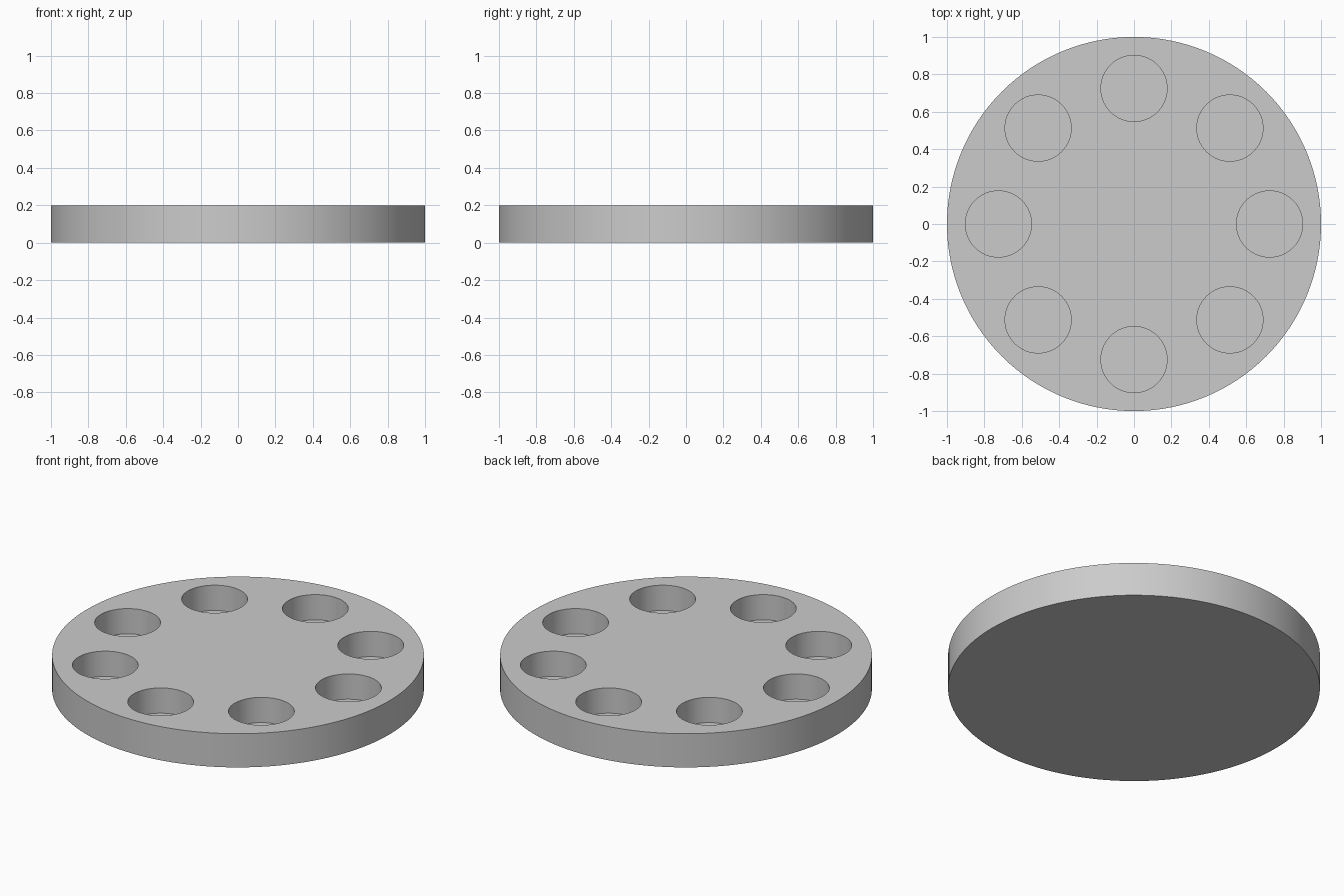
import bpy
from math import cos, sin, tau

if "Cube" in bpy.data.objects:
    bpy.data.objects.remove(bpy.data.objects["Cube"], do_unlink=True)

HEIGHT = 0.2        # disc thickness
FLOOR = 0.05        # height of the pocket floors
POCKETS = 8
RING = 0.725        # distance of pocket centres from the axis
POCKET_RADIUS = 0.177

grey = bpy.data.materials.new("light grey")
grey.use_nodes = True
color = (0.6, 0.6, 0.6, 1)
grey.diffuse_color = color
grey.node_tree.nodes["Principled BSDF"].inputs["Base Color"].default_value = color


def cylinder(name, radius, bottom, top, x=0, y=0, sides=128):
    bpy.ops.mesh.primitive_cylinder_add(vertices=sides, radius=radius, depth=top - bottom,
                                        location=(x, y, (bottom + top) / 2))
    obj = bpy.context.object
    obj.name = name
    obj.data.materials.append(grey)
    return obj


# Round base plate
disc = cylinder("disc", 1, 0, HEIGHT)

# Ring of blind round pockets, cut from above
cutters = []
for i in range(POCKETS):
    a = tau * i / POCKETS
    cutters.append(cylinder("pocket_cutter", POCKET_RADIUS, FLOOR, HEIGHT + 0.1,
                            RING * cos(a), RING * sin(a), 64))
bpy.ops.object.select_all(action='DESELECT')
for cutter in cutters:
    cutter.select_set(True)
bpy.context.view_layer.objects.active = cutters[0]
bpy.ops.object.join()
cutter = bpy.context.object
cutter.hide_render = True

cut = disc.modifiers.new("pockets", 'BOOLEAN')
cut.operation = 'DIFFERENCE'
cut.solver = 'EXACT'
cut.object = cutter
bpy.ops.object.select_all(action='DESELECT')
disc.select_set(True)
bpy.context.view_layer.objects.active = disc
bpy.ops.object.modifier_apply(modifier=cut.name)
bpy.data.objects.remove(cutter, do_unlink=True)

# Smooth walls, crisp rims
bpy.ops.object.shade_smooth_by_angle()
